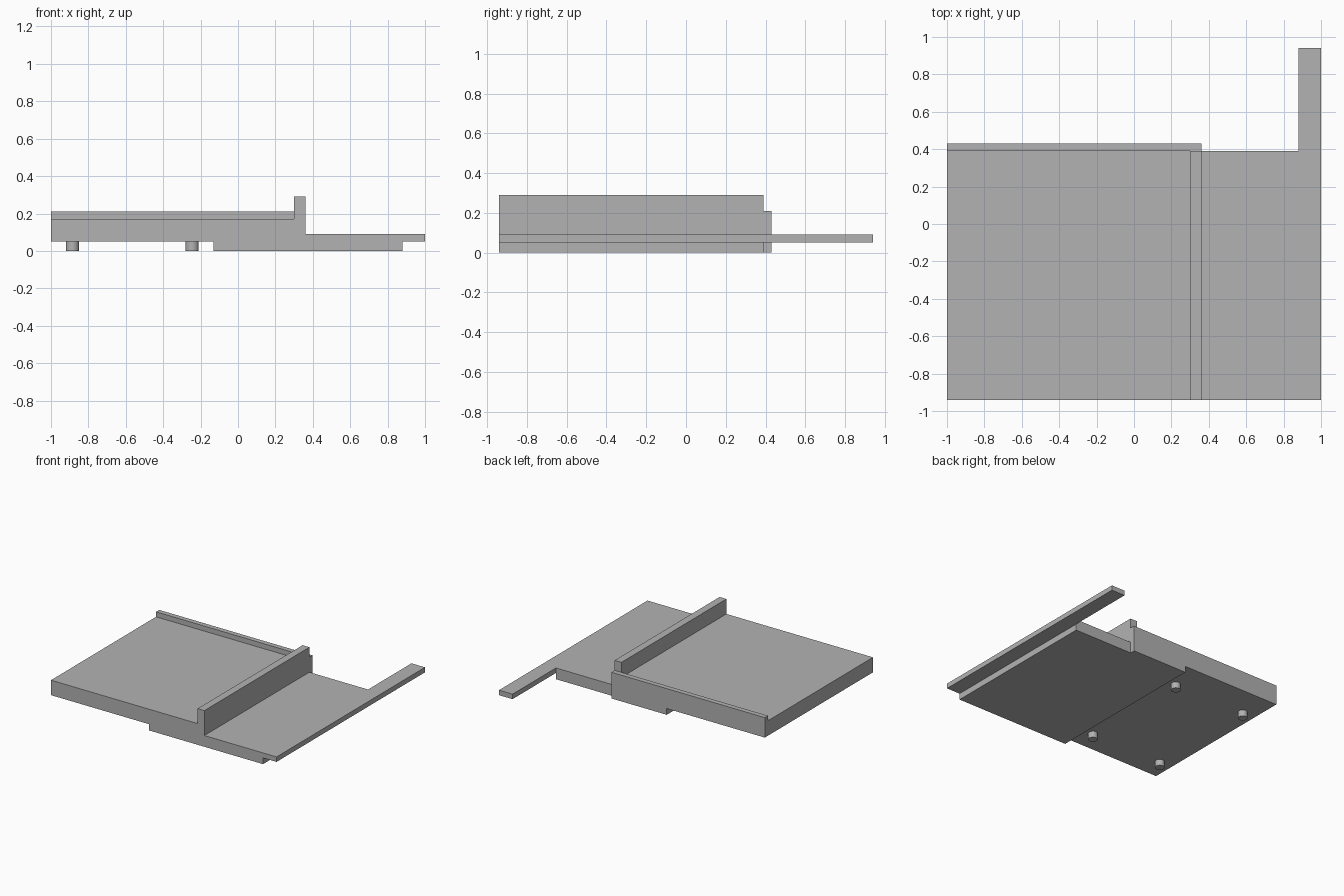
import bpy
import bmesh

cube = bpy.data.objects.get("Cube")
if cube:
    bpy.data.objects.remove(cube, do_unlink=True)

# One plain grey for the whole fixture
GREY = (0.448, 0.448, 0.448, 1.0)
grey = bpy.data.materials.new("plain grey")
grey.use_nodes = True
grey.diffuse_color = GREY
grey.node_tree.nodes["Principled BSDF"].inputs["Base Color"].default_value = GREY

FRONT, INNER, BACK, TIP = -0.94, 0.39, 0.43, 0.94   # depth stations
BASE, DECK, RAIL = 0.05, 0.17, 0.21                 # heights
STEP, WALL_IN, WALL_OUT, EDGE = -0.13, 0.30, 0.36, 0.88


def extrude_profile(name, points, y0, y1):
    """Extrude an x-z outline from y0 to y1."""
    bm = bmesh.new()
    face = bm.faces.new([bm.verts.new((x, y0, z)) for x, z in points])
    result = bmesh.ops.extrude_face_region(bm, geom=[face])
    verts = [v for v in result["geom"] if isinstance(v, bmesh.types.BMVert)]
    bmesh.ops.translate(bm, verts=verts, vec=(0, y1 - y0, 0))
    bmesh.ops.recalc_face_normals(bm, faces=bm.faces)
    mesh = bpy.data.meshes.new(name)
    bm.to_mesh(mesh)
    bm.free()
    mesh.materials.append(grey)
    obj = bpy.data.objects.new(name, mesh)
    bpy.context.collection.objects.link(obj)
    return obj


# Stepped bed: raised deck, upright divider, lower shelf and sunken base
extrude_profile("stepped_bed", [
    (-1, BASE), (STEP, BASE), (STEP, 0), (EDGE, 0), (EDGE, BASE), (1, BASE),
    (1, 0.09), (WALL_OUT, 0.09), (WALL_OUT, 0.29), (WALL_IN, 0.29),
    (WALL_IN, DECK), (-1, DECK)], FRONT, INNER)

# Back rail standing above the deck and following the step underneath
extrude_profile("back_rail", [
    (-1, BASE), (STEP, BASE), (STEP, 0), (WALL_OUT, 0),
    (WALL_OUT, RAIL), (-1, RAIL)], INNER, BACK)

# Thin arm reaching out behind the shelf
extrude_profile("rear_arm", [
    (EDGE, BASE), (1, BASE), (1, 0.09), (EDGE, 0.09)], INNER, TIP)

# Four round feet under the raised deck
for side, x in (("outer", -0.885), ("inner", -0.245)):
    for end, y in (("front", -0.76), ("back", 0.185)):
        bpy.ops.mesh.primitive_cylinder_add(
            vertices=32, radius=0.035, depth=BASE, location=(x, y, BASE / 2))
        foot = bpy.context.object
        foot.name = f"{end}_{side}_foot"
        foot.data.materials.append(grey)
        bpy.ops.object.shade_smooth_by_angle()
